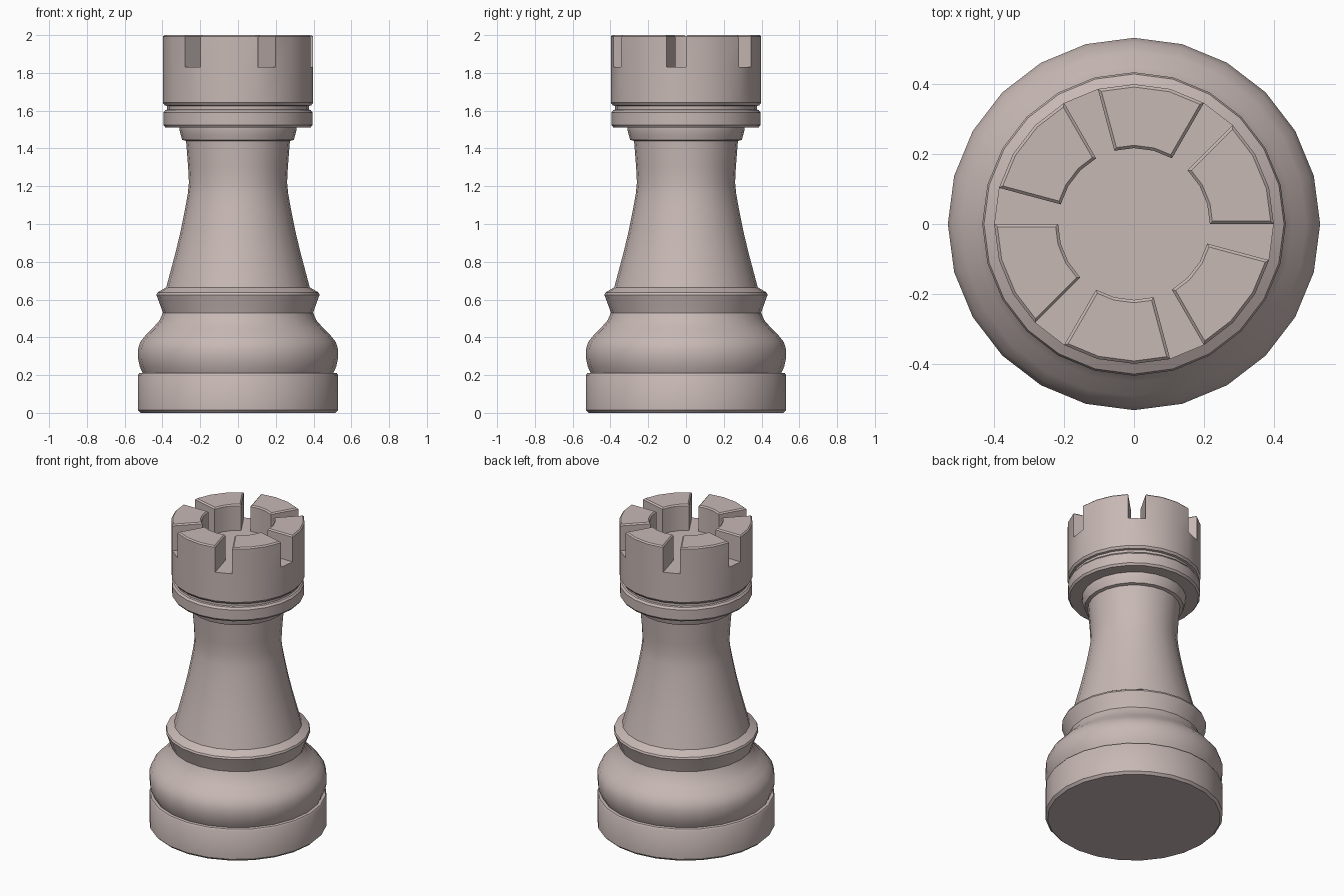
import bpy, bmesh, math

SEGMENTS = 24
STEP = 2 * math.pi / SEGMENTS

cube = bpy.data.objects.get("Cube")
if cube:
    bpy.data.objects.remove(cube, do_unlink=True)

stone = bpy.data.materials.new("warm_grey_stone")
stone.use_nodes = True
COLOUR = (0.57, 0.48, 0.46, 1)
stone.diffuse_color = COLOUR
stone.node_tree.nodes["Principled BSDF"].inputs["Base Color"].default_value = COLOUR


def lathe(bm, profile):
    """Spin a (radius, height) profile, closing it wherever the radius is zero."""
    rings = []
    for r, z in profile:
        if r == 0:
            rings.append([bm.verts.new((0, 0, z))] * SEGMENTS)
        else:
            rings.append([bm.verts.new((r * math.cos(i * STEP), r * math.sin(i * STEP), z))
                          for i in range(SEGMENTS)])
    for low, high in zip(rings, rings[1:]):
        for i in range(SEGMENTS):
            j = (i + 1) % SEGMENTS
            corners = dict.fromkeys((low[i], low[j], high[j], high[i]))
            bm.faces.new(list(corners))


def finish(bm, name):
    mesh = bpy.data.meshes.new(name)
    bm.to_mesh(mesh)
    bm.free()
    mesh.materials.append(stone)
    obj = bpy.data.objects.new(name, mesh)
    bpy.context.collection.objects.link(obj)
    bpy.ops.object.select_all(action="DESELECT")
    obj.select_set(True)
    bpy.context.view_layer.objects.active = obj
    bpy.ops.object.shade_smooth_by_angle(angle=math.radians(35))


# Turned parts, from the floor up; neighbours share their end rings
parts = {
    "base_disc": [(0, 0), (0.515, 0), (0.53, 0.015), (0.53, 0.20), (0.523, 0.21), (0.505, 0.212)],
    "base_bulge": [(0.505, 0.212), (0.52, 0.245), (0.53, 0.29), (0.53, 0.335), (0.518, 0.375),
                   (0.49, 0.41), (0.45, 0.45), (0.415, 0.49), (0.398, 0.53)],
    "lower_flange": [(0.398, 0.53), (0.408, 0.56), (0.432, 0.625), (0.427, 0.637), (0.38, 0.665)],
    "stem": [(0.38, 0.665), (0.357, 0.75), (0.328, 0.86), (0.302, 0.97), (0.28, 1.08),
             (0.266, 1.16), (0.26, 1.22), (0.264, 1.30), (0.275, 1.44)],
    "upper_collar": [(0.275, 1.44), (0.295, 1.445), (0.303, 1.47), (0.31, 1.50), (0.31, 1.51)],
    "crown_ring": [(0.31, 1.51), (0.385, 1.512), (0.395, 1.525), (0.395, 1.59),
                   (0.385, 1.603), (0.375, 1.606), (0.375, 1.625)],
}
for name, profile in parts.items():
    bm = bmesh.new()
    lathe(bm, profile)
    finish(bm, name)

# Crown: a flat-topped drum whose rim is raised into six battlements
FLOOR, TOP = 1.83, 2.0
bm = bmesh.new()
lathe(bm, [(0.375, 1.625), (0.388, 1.628), (0.398, 1.642), (0.398, FLOOR), (0.216, FLOOR), (0, FLOOR)])
bm.normal_update()
raised = []
for f in bm.faces:
    c = f.calc_center_median()
    sector = int((math.atan2(c.y, c.x) % (2 * math.pi)) / STEP)
    if len(f.verts) == 4 and abs(c.z - FLOOR) < 0.001 and sector % 4 != 3:
        raised.append(f)
result = bmesh.ops.extrude_face_region(bm, geom=raised)
top_verts = [v for v in result["geom"] if isinstance(v, bmesh.types.BMVert)]
bmesh.ops.translate(bm, verts=top_verts, vec=(0, 0, TOP - FLOOR))
bmesh.ops.delete(bm, geom=[f for f in raised if f.is_valid], context="FACES")
bm.normal_update()

# Soften the upper rims of the battlements
rims = [e for e in bm.edges if all(v.co.z > TOP - 0.001 for v in e.verts)
        and len(e.link_faces) == 2 and e.calc_face_angle() > 1]
bmesh.ops.bevel(bm, geom=rims, offset=0.008, segments=1, affect="EDGES", profile=0.5)
bmesh.ops.recalc_face_normals(bm, faces=bm.faces)
finish(bm, "battlement_crown")
